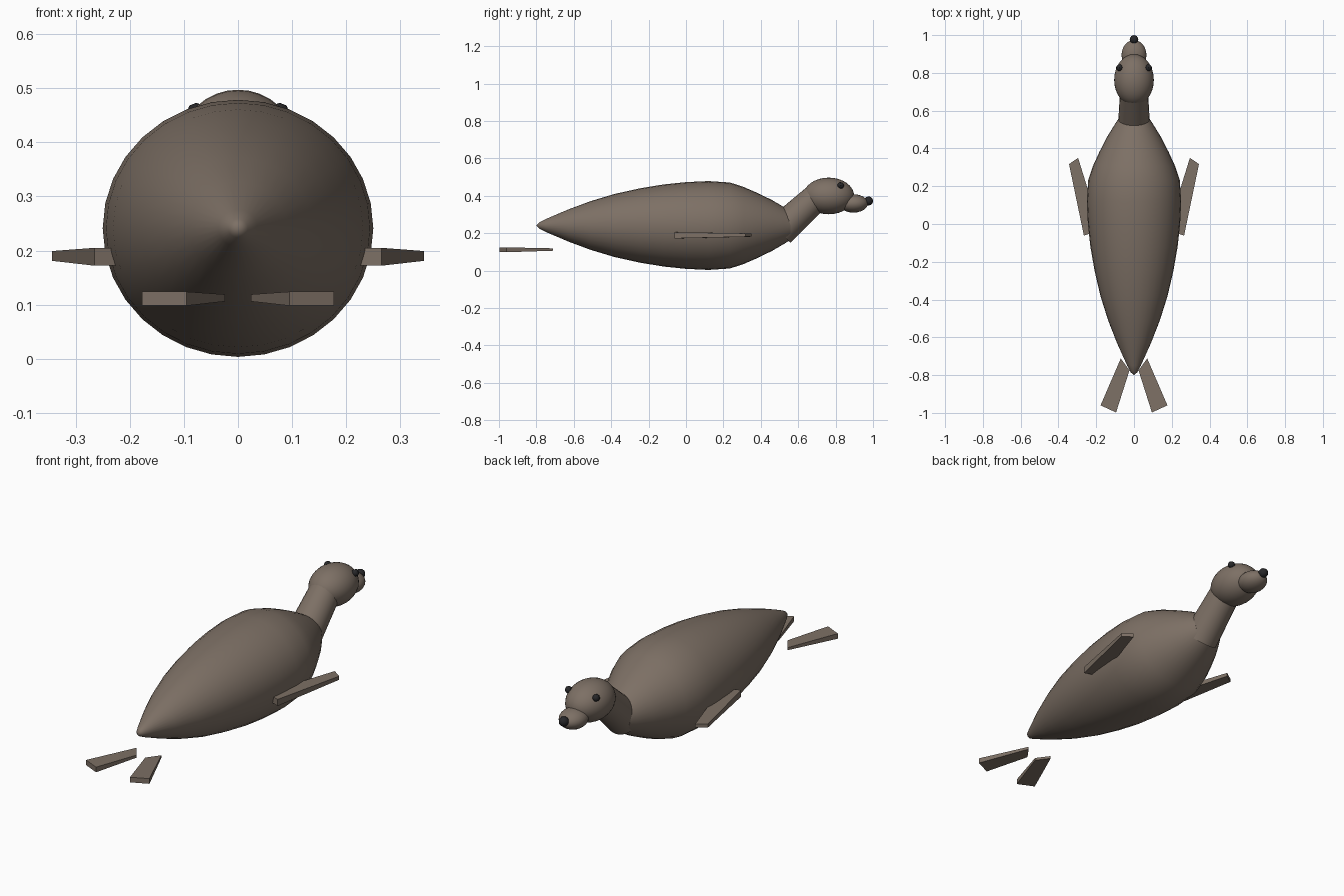
import bpy, bmesh, math
from mathutils import Vector, Matrix

if "Cube" in bpy.data.objects:
    bpy.data.objects.remove(bpy.data.objects["Cube"], do_unlink=True)


def material(name, rgb):
    m = bpy.data.materials.new(name)
    m.use_nodes = True
    m.diffuse_color = (*rgb, 1)
    m.node_tree.nodes["Principled BSDF"].inputs["Base Color"].default_value = (*rgb, 1)
    return m


fur = material("brown fur", (0.205, 0.162, 0.13))
dark = material("black", (0.02, 0.02, 0.022))


def finish(name, bm, mat, smooth=True):
    bmesh.ops.recalc_face_normals(bm, faces=bm.faces)
    mesh = bpy.data.meshes.new(name)
    bm.to_mesh(mesh)
    bm.free()
    mesh.materials.append(mat)
    obj = bpy.data.objects.new(name, mesh)
    bpy.context.collection.objects.link(obj)
    if smooth:
        bpy.ops.object.select_all(action="DESELECT")
        obj.select_set(True)
        bpy.context.view_layer.objects.active = obj
        bpy.ops.object.shade_smooth_by_angle(angle=math.radians(40))
    return obj


def ellipsoid(name, center, radii, mat, segments=32, rings=16, smooth=True):
    bm = bmesh.new()
    # poles lie along the length of the animal
    m = (Matrix.Translation(center) @ Matrix.Diagonal((*radii, 1))
         @ Matrix.Rotation(math.pi / 2, 4, "X"))
    bmesh.ops.create_uvsphere(bm, u_segments=segments, v_segments=rings, radius=1, matrix=m)
    return finish(name, bm, mat, smooth)


def flipper(name, side, outline, heights):
    """Tapered slab: each outline corner has its own bottom and top height."""
    bm = bmesh.new()
    low, high = [], []
    for (x, y), (z0, z1) in zip(outline, heights):
        low.append(bm.verts.new((side * x, y, z0)))
        high.append(bm.verts.new((side * x, y, z1)))
    bm.faces.new(low)
    bm.faces.new(high)
    for i in range(4):
        j = (i + 1) % 4
        bm.faces.new((low[i], low[j], high[j], high[i]))
    return finish(name, bm, fur, False)


# Body: spindle turned around the long axis, as (y, radius)
profile = [(-0.785, 0.018), (-0.75, 0.036), (-0.63, 0.09), (-0.51, 0.137),
           (-0.38, 0.178), (-0.246, 0.209), (-0.12, 0.231), (0, 0.244),
           (0.12, 0.25), (0.235, 0.242), (0.31, 0.216), (0.38, 0.184),
           (0.46, 0.143), (0.53, 0.1), (0.56, 0.08)]
SIDES = 32
bm = bmesh.new()
rings = []
for y, r in profile:
    angles = [2 * math.pi * i / SIDES for i in range(SIDES)]
    rings.append([bm.verts.new((r * math.cos(a), y, 0.241 + 0.95 * r * math.sin(a)))
                  for a in angles])
for a, b in zip(rings, rings[1:]):
    for i in range(SIDES):
        j = (i + 1) % SIDES
        bm.faces.new((a[i], a[j], b[j], b[i]))
tip = bm.verts.new((0, -0.8, 0.241))
for i in range(SIDES):
    bm.faces.new((tip, rings[0][i], rings[0][(i + 1) % SIDES]))
bm.faces.new(rings[-1])
finish("body", bm, fur)

# Neck: slanted tapered tube
start, end = Vector((0, 0.5, 0.212)), Vector((0, 0.70, 0.395))
axis = end - start
bm = bmesh.new()
bmesh.ops.create_cone(bm, cap_ends=True, segments=24, radius1=0.086, radius2=0.074,
                      depth=axis.length,
                      matrix=Matrix.Translation((start + end) / 2)
                      @ axis.to_track_quat("Z", "Y").to_matrix().to_4x4())
finish("neck", bm, fur)

# Head
ellipsoid("head", (0, 0.763, 0.399), (0.105, 0.136, 0.098), fur)
ellipsoid("snout", (0, 0.895, 0.359), (0.066, 0.078, 0.049), fur, 24, 12)
ellipsoid("nose", (0, 0.976, 0.372), (0.024, 0.024, 0.024), dark, 10, 8)

# Paired parts
for side, label in ((1, "left"), (-1, "right")):
    ellipsoid(label + "_eye", (side * 0.077, 0.827, 0.455), (0.018,) * 3, dark, 8, 6)
    root, end_z = (0.172, 0.205), (0.181, 0.199)
    flipper(label + "_front_flipper", side,
            [(0.265, -0.062), (0.344, 0.317), (0.296, 0.35), (0.178, -0.03)],
            [root, end_z, end_z, root])
    root, end_z = (0.106, 0.119), (0.098, 0.124)
    flipper(label + "_rear_flipper", side,
            [(0.024, -0.775), (0.095, -0.998), (0.177, -0.96), (0.07, -0.712)],
            [root, end_z, end_z, root])
